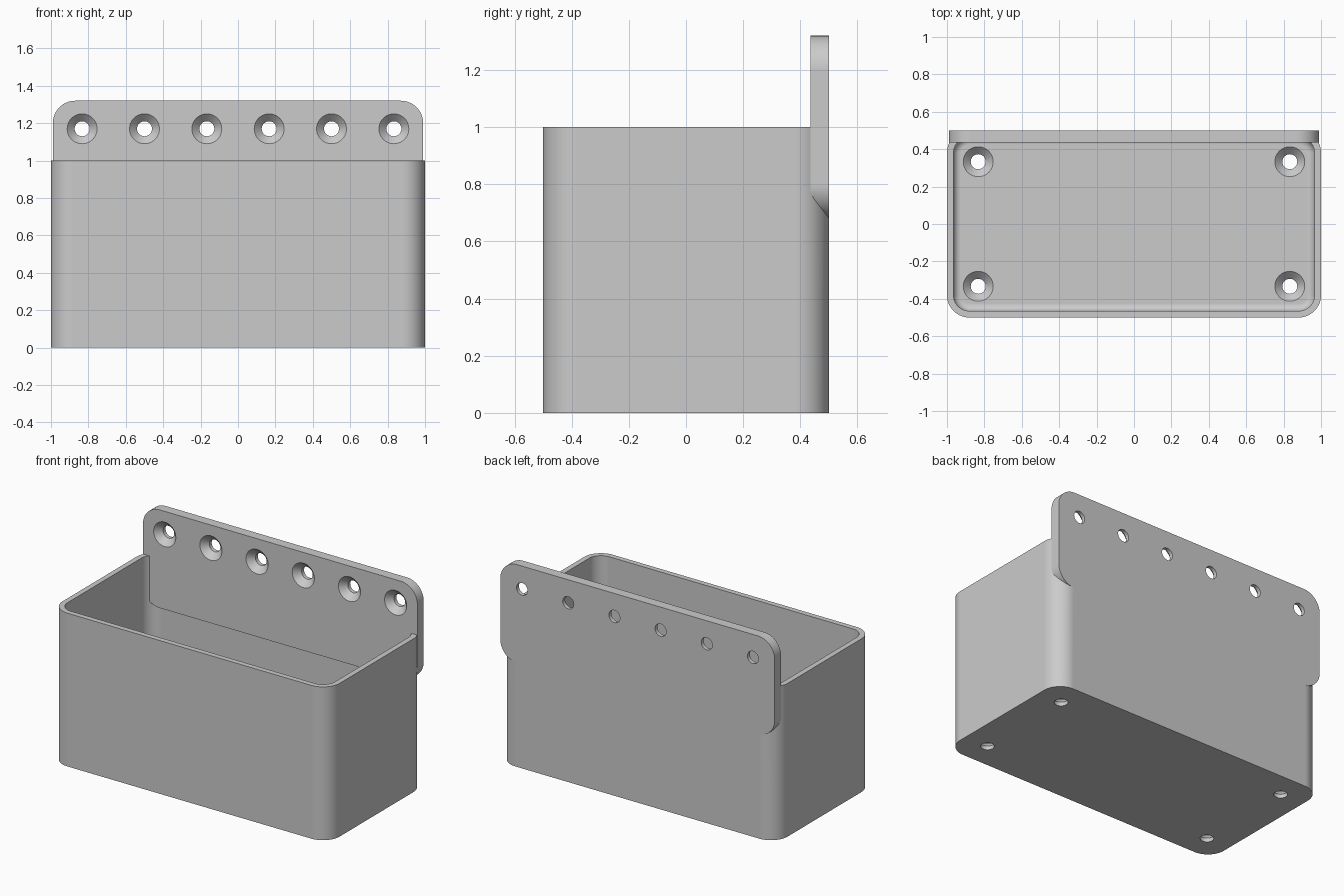
import bpy
import bmesh
from math import cos, sin, pi, radians
from mathutils import Matrix

cube = bpy.data.objects.get("Cube")
if cube:
    bpy.data.objects.remove(cube, do_unlink=True)

grey = bpy.data.materials.new("light grey plastic")
grey.use_nodes = True
colour = (0.6, 0.6, 0.6, 1)
grey.diffuse_color = colour
grey.node_tree.nodes["Principled BSDF"].inputs["Base Color"].default_value = colour

WALL, THICK, CORNER, FILLET = 0.035, 0.065, 0.12, 0.04


def rounded_rect(width, depth, radius, steps=14):
    """Outline of a rounded rectangle, counter-clockwise."""
    points = []
    for i, (sx, sy) in enumerate([(1, 1), (-1, 1), (-1, -1), (1, -1)]):
        for k in range(steps + 1):
            a = pi / 2 * (i + k / steps)
            points.append((sx * (width / 2 - radius) + radius * cos(a),
                           sy * (depth / 2 - radius) + radius * sin(a)))
    return points


def circle(radius, steps=40):
    return [(radius * cos(2 * pi * k / steps), radius * sin(2 * pi * k / steps))
            for k in range(steps)]


def loft(name, rings, matrix=Matrix()):
    """Closed solid through (outline, height) rings, listed from low to high."""
    bm = bmesh.new()
    loops = [[bm.verts.new((x, y, z)) for x, y in outline] for outline, z in rings]
    n = len(loops[0])
    for low, high in zip(loops, loops[1:]):
        for i in range(n):
            j = (i + 1) % n
            bm.faces.new((low[i], low[j], high[j], high[i]))
    bm.faces.new(loops[0][::-1])
    bm.faces.new(loops[-1])
    bm.transform(matrix)
    bmesh.ops.recalc_face_normals(bm, faces=bm.faces)
    mesh = bpy.data.meshes.new(name)
    bm.to_mesh(mesh)
    bm.free()
    mesh.materials.append(grey)
    obj = bpy.data.objects.new(name, mesh)
    bpy.context.collection.objects.link(obj)
    return obj


def combine(target, tool, operation):
    """Apply a boolean and discard the tool."""
    tool.hide_render = True
    mod = target.modifiers.new("cut", 'BOOLEAN')
    mod.operation, mod.solver, mod.object = operation, 'EXACT', tool
    bpy.context.view_layer.objects.active = target
    bpy.ops.object.modifier_apply(modifier=mod.name)
    bpy.data.objects.remove(tool, do_unlink=True)


def screw_hole(matrix):
    """Countersunk hole whose wide mouth sits at local z = 0."""
    return loft("screw_hole_cutter",
                [(circle(0.04), -0.1), (circle(0.04), -0.04),
                 (circle(0.08), 0), (circle(0.08), 0.02)], matrix)


# Open box with rounded corners
box = loft("wall_mounted_bin", [(rounded_rect(2, 1, CORNER), 0),
                                (rounded_rect(2, 1, CORNER), 1)])

# Cavity with a filleted floor edge
rings = []
for k in range(9):
    a = pi / 2 * k / 8
    inset = WALL + FILLET * (1 - sin(a))
    rings.append((rounded_rect(2 - 2 * inset, 1 - 2 * inset, CORNER - inset),
                  THICK + FILLET * (1 - cos(a))))
rings.append((rings[-1][0], 1.2))
combine(box, loft("cavity_cutter", rings), 'DIFFERENCE')

# Upright mounting plate along the back
upright = Matrix.Rotation(pi / 2, 4, 'X')
plate_outline = rounded_rect(1.98, 0.64, CORNER)
plate = loft("mounting_plate", [(plate_outline, 0), (plate_outline, THICK)],
             Matrix.Translation((0, 0.5, 1.0)) @ upright)
combine(box, plate, 'UNION')

# Countersunk holes along the plate
for i in range(6):
    x = (i - 2.5) / 3
    combine(box, screw_hole(Matrix.Translation((x, 0.5 - THICK, 1.17)) @ upright),
            'DIFFERENCE')

# Countersunk holes in the floor corners
for x in (-0.833, 0.833):
    for y in (-0.333, 0.333):
        combine(box, screw_hole(Matrix.Translation((x, y, THICK))), 'DIFFERENCE')

# Smooth curves, crisp edges
for obj in bpy.context.selected_objects:
    obj.select_set(False)
box.select_set(True)
bpy.context.view_layer.objects.active = box
bpy.ops.object.shade_smooth_by_angle(angle=radians(30))
weighted = box.modifiers.new("flat face normals", 'WEIGHTED_NORMAL')
weighted.keep_sharp = True
